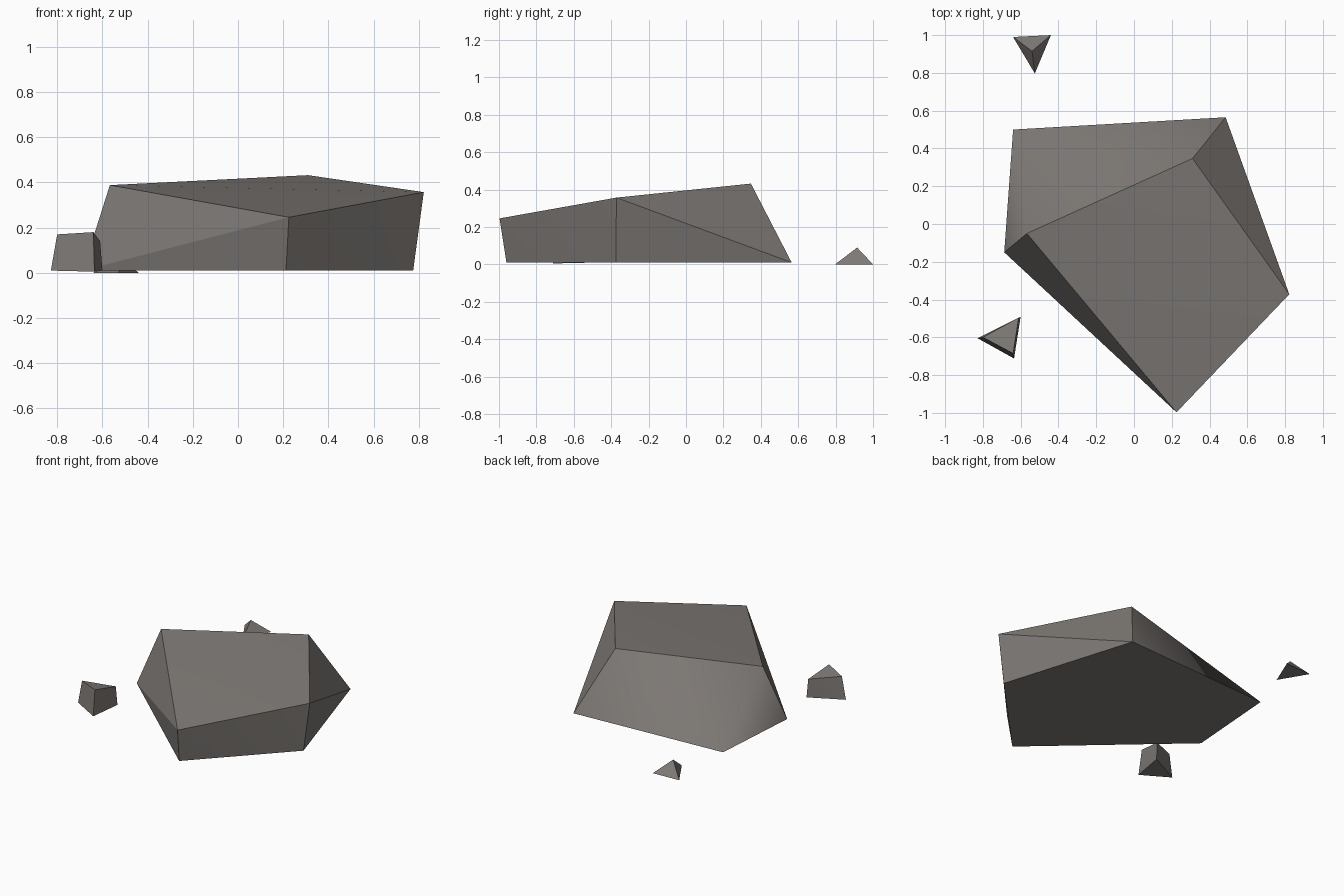
import bpy, bmesh
from mathutils import Vector

if "Cube" in bpy.data.objects:
    bpy.data.objects.remove(bpy.data.objects["Cube"])

stone = bpy.data.materials.new("warm grey stone")
stone.diffuse_color = (0.21, 0.193, 0.18, 1)
stone.use_nodes = True
stone.node_tree.nodes["Principled BSDF"].inputs["Base Color"].default_value = stone.diffuse_color


def rock(name, points, soft_corner=None):
    """Convex faceted stone; edges rising from soft_corner are blended smooth."""
    bm = bmesh.new()
    for p in points:
        bm.verts.new(p)
    bmesh.ops.convex_hull(bm, input=bm.verts)
    bmesh.ops.recalc_face_normals(bm, faces=bm.faces)
    # merge the flat underside into one face
    flat = [e for e in bm.edges if e.is_manifold and e.calc_face_angle() < 0.02]
    bmesh.ops.dissolve_edges(bm, edges=flat, use_verts=False)
    for e in bm.edges:
        e.smooth = e.calc_face_angle(3) < 0.2
        if soft_corner:
            for v in e.verts:
                if (v.co - Vector(soft_corner)).length < 0.001 and e.other_vert(v).co.z > 0.1:
                    e.smooth = True
    for f in bm.faces:
        f.smooth = True
    mesh = bpy.data.meshes.new(name)
    bm.to_mesh(mesh)
    bm.free()
    mesh.materials.append(stone)
    ob = bpy.data.objects.new(name, mesh)
    bpy.context.collection.objects.link(ob)
    return ob


# large slab boulder: five-sided foot, tilted four-sided top
foot = [(-.687, -.15, .01), (-.64, .50, .01), (.485, .565, .01),
        (.775, -.375, .01), (.212, -.96, .01)]
top = [(-.567, -.05, .388), (.31, .347, .432), (.822, -.372, .357), (.225, -.997, .246)]
rock("boulder", foot + top, soft_corner=foot[1])

# small three-sided block beside it
rock("small_block", [(-.828, -.605, .01), (-.60, -.49, .01), (-.635, -.712, .005),
                     (-.80, -.60, .17), (-.64, -.685, .18), (-.61, -.495, .14)])

# little pyramid chip behind
rock("stone_chip", [(-.64, .99, 0), (-.44, 1.0, 0), (-.525, .797, 0), (-.54, .915, .09)])
